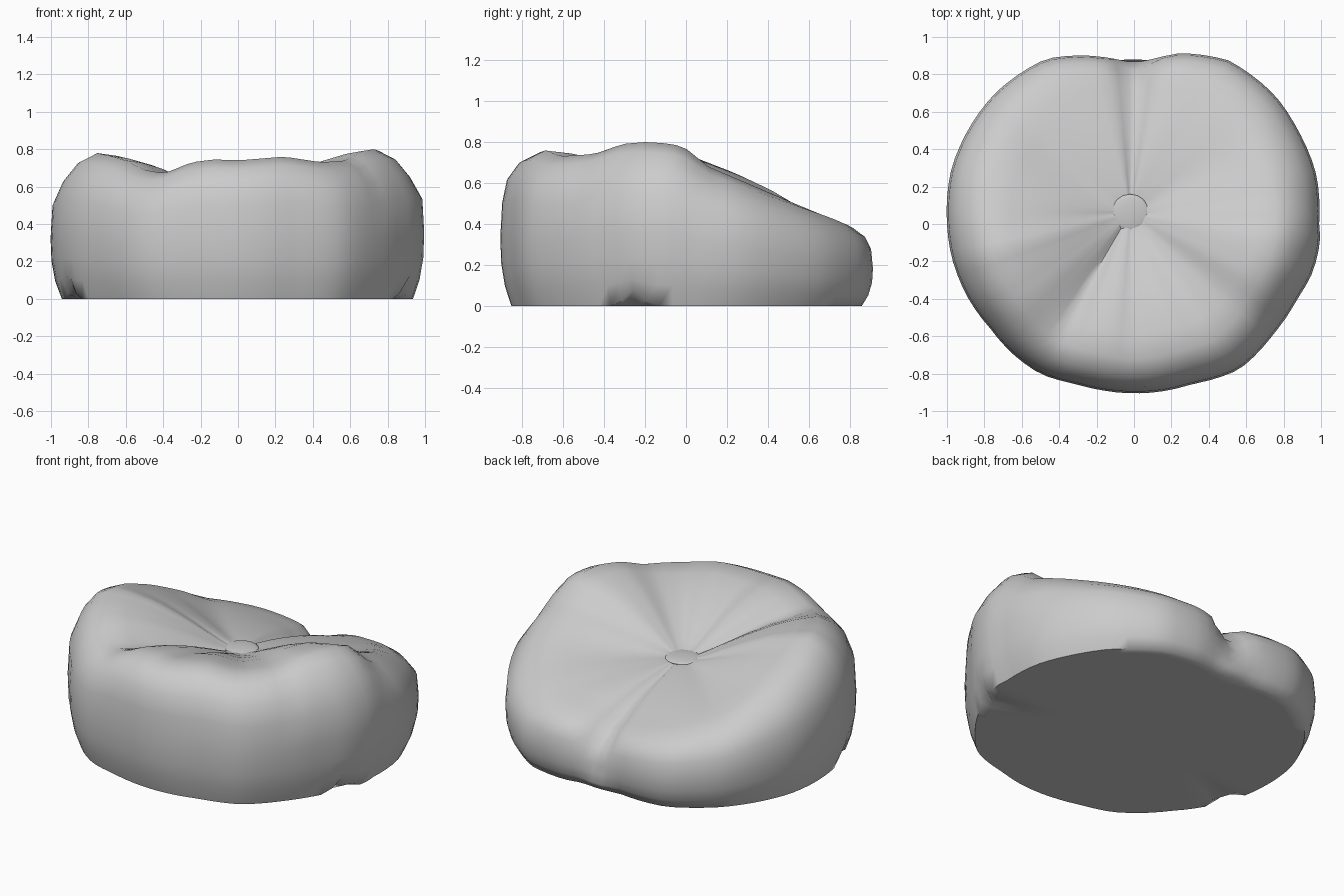
import bpy, bmesh, math

if "Cube" in bpy.data.objects:
    bpy.data.objects.remove(bpy.data.objects["Cube"])

# angle (deg, from +x), outline radius, rim height
RIM = [(0, .99, .765), (8, 1.0, .68), (15, 1.01, .64), (30, 1.01, .56), (42, 1.02, .50), (60, 1.01, .43),
       (75, .945, .40), (83, .89, .38), (90, .86, .34), (97, .89, .38), (118, 1.0, .42),
       (137, 1.02, .48), (148, 1.02, .56), (163, 1.02, .65), (180, 1.0, .74), (191, .99, .78),
       (205, .97, .765), (216, .95, .74), (228, .95, .69), (238, .945, .67), (250, .91, .73),
       (260, .905, .745), (270, .905, .74), (290, .91, .76), (306, .96, .73), (322, .95, .74),
       (335, .96, .79), (345, .99, .80), (355, 1.0, .79), (360, .99, .765)]
# side: radius fraction, height fraction
SIDE = [(.94, 0), (.975, .13), (.995, .28), (1, .45), (.99, .68), (.965, .83), (.90, .94), (.80, 1)]
# top: radius fraction, rise from the dimple
TOP = [(.66, .94), (.52, .80), (.38, .58), (.25, .34), (.15, .14), (.09, .04)]
SEAMS = [(0, .01), (90, .025), (180, .01), (236, .02), (270, .01)]
DIMPLE, CX, CY, N = .52, -.02, .06, 90


def rim(a):
    for (a0, r0, h0), (a1, r1, h1) in zip(RIM, RIM[1:]):
        if a0 <= a <= a1:
            t = (a - a0) / (a1 - a0)
            return r0 + (r1 - r0) * t, h0 + (h1 - h0) * t


def near(a, b, width):
    d = abs((a - b + 180) % 360 - 180)
    return max(0, 1 - d / width)


def point(a, f, z, r):
    t = math.radians(a)
    k = max(0, 1 - f / .8)
    return (f * r * math.cos(t) + CX * k, f * r * math.sin(t) + CY * k, z)


bm = bmesh.new()
angles = [i * 360 / N for i in range(N)]
rings = []

# flat underside with a notch at each side
for f in (.5, .88):
    rings.append([bm.verts.new(point(a, f, 0, rim(a)[0])) for a in angles])

# bulging wall, softer shoulder at the sides, pinched at the back seam
for f, hf in SIDE:
    ring = []
    for a in angles:
        r, h = rim(a)
        lift = .08 * max(near(a, 344, 6), near(a, 196, 6)) * max(0, 1 - hf / .2)
        back = near(a, 90, 9)
        pinch = 1 - .12 * back * (hf > .75) - .05 * back * (.5 < hf < .75) + .05 * back * (hf < .2)
        side = abs(math.cos(math.radians(a))) * (1.4 if a < 70 or a > 320 else .8)
        soft = side * {.83: .03, .94: .035, 1: .03}.get(hf, 0)
        ring.append(bm.verts.new(point(a, f * pinch - soft, h * hf + lift, r)))
    rings.append(ring)

# puffed top panels falling to the central dimple
for f, s in TOP:
    ring = []
    for a in angles:
        r, h = rim(a)
        sink = (f / .8) ** 1.8
        w = min(1, max(0, (h - .5) / .12))
        rise = s * w + sink * (1 - w)
        z = DIMPLE + (h - DIMPLE) * rise
        z -= max(d * near(a, b, 9) for b, d in SEAMS) * min(1, f * 4)
        ring.append(bm.verts.new(point(a, f, z, r)))
    rings.append(ring)

for lo, hi in zip(rings, rings[1:]):
    for i in range(N):
        j = (i + 1) % N
        bm.faces.new((lo[i], lo[j], hi[j], hi[i]))
for ring, z, x, y in ((rings[0], 0, 0, 0), (rings[-1], DIMPLE - .01, CX, CY)):
    c = bm.verts.new((x, y, z))
    for i in range(N):
        bm.faces.new((ring[i], ring[(i + 1) % N], c))
bmesh.ops.recalc_face_normals(bm, faces=bm.faces)
mesh = bpy.data.meshes.new("cushion")
bm.to_mesh(mesh)
bm.free()
cushion = bpy.data.objects.new("cushion", mesh)
bpy.context.collection.objects.link(cushion)
bpy.context.view_layer.objects.active = cushion
cushion.select_set(True)
bpy.ops.object.shade_smooth_by_angle(angle=math.radians(60))

# small button in the dimple
bpy.ops.mesh.primitive_uv_sphere_add(segments=16, ring_count=8, radius=.1, location=(CX, CY, DIMPLE))
button = bpy.context.object
button.name = "button"
button.scale = (1, 1, .15)
bpy.ops.object.shade_smooth()
